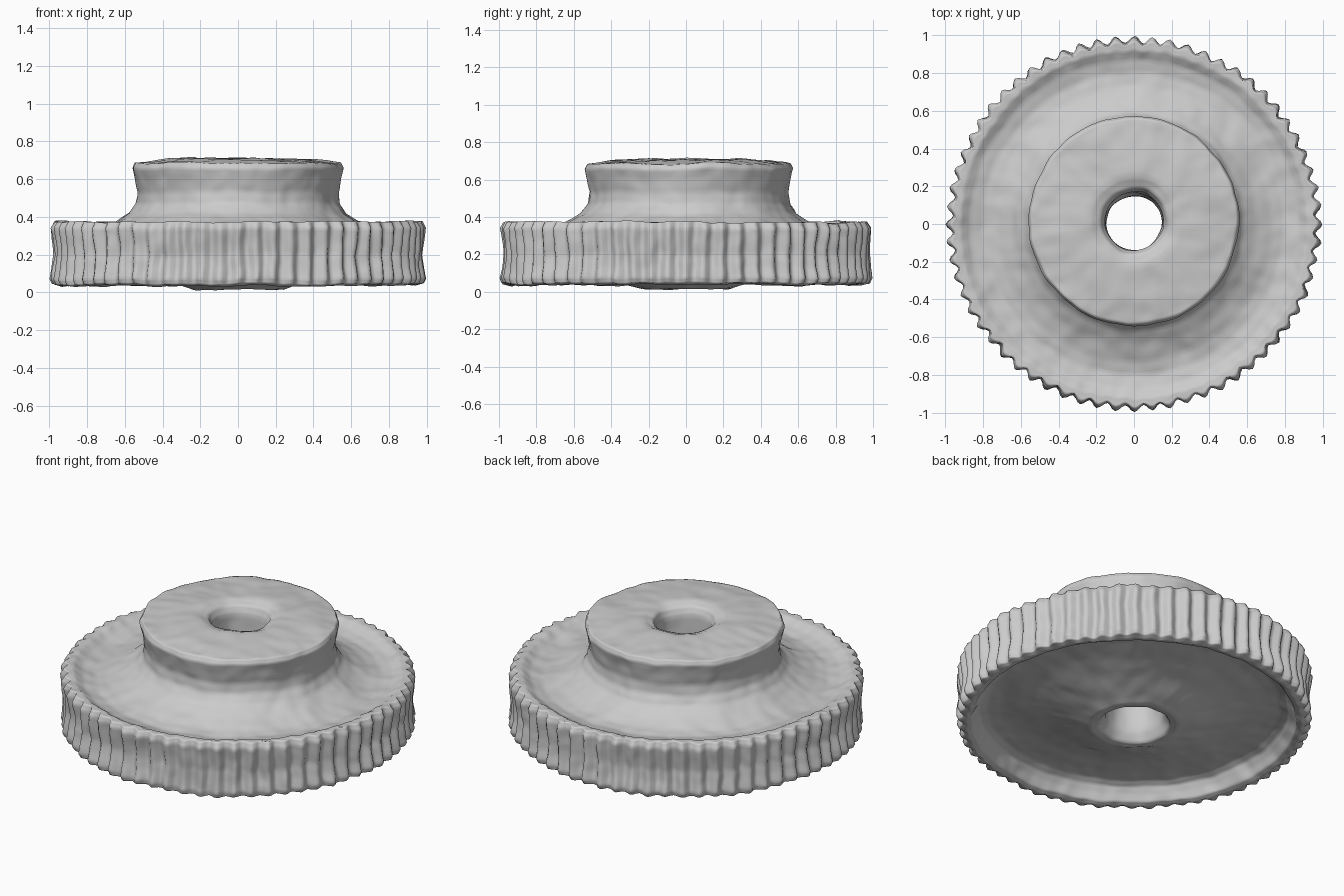
import bpy, math
from mathutils import Vector, noise

cube = bpy.data.objects.get("Cube")
if cube:
    bpy.data.objects.remove(cube)

TEETH = 64
STEPS = TEETH * 6

grey = bpy.data.materials.new("worn_grey")
grey.use_nodes = True
colour = (0.6, 0.6, 0.6, 1)
grey.diffuse_color = colour
grey.node_tree.nodes["Principled BSDF"].inputs["Base Color"].default_value = colour

# Closed cross-section: radius, height, tooth depth
profile = [
    # Bore
    (0.165, 0.08, 0), (0.15, 0.2, 0), (0.15, 0.36, 0), (0.15, 0.52, 0),
    (0.155, 0.65, 0), (0.175, 0.69, 0),
    # Hub top and waist
    (0.23, 0.71, 0), (0.38, 0.705, 0), (0.50, 0.69, 0), (0.545, 0.685, 0),
    (0.557, 0.66, 0), (0.542, 0.60, 0), (0.53, 0.53, 0), (0.54, 0.47, 0),
    # Fillet and dished web
    (0.575, 0.42, 0), (0.645, 0.375, 0), (0.73, 0.34, 0), (0.80, 0.328, 0),
    (0.87, 0.342, 0),
    # Toothed rim
    (0.92, 0.372, 0.2), (0.96, 0.374, 0.7), (0.976, 0.34, 1),
    (0.968, 0.27, 1), (0.96, 0.2, 1), (0.966, 0.13, 1), (0.976, 0.07, 1),
    (0.968, 0.045, 0.8), (0.935, 0.035, 0.2),
    # Recessed underside rising to a low boss
    (0.905, 0.045, 0), (0.885, 0.085, 0), (0.86, 0.12, 0), (0.82, 0.137, 0),
    (0.74, 0.138, 0), (0.60, 0.12, 0), (0.45, 0.085, 0), (0.32, 0.042, 0),
    (0.24, 0.015, 0), (0.20, 0.022, 0),
]


def refine(points):
    """Insert a midpoint on every segment of the closed section."""
    result = []
    for a, b in zip(points, points[1:] + points[:1]):
        result += [a, tuple((p + q) / 2 for p, q in zip(a, b))]
    return result


def surface_point(r, z, tooth, angle):
    """Spin a section point, add rounded teeth and uneven wear."""
    r += 0.018 * tooth * math.cos(TEETH * angle)
    p = Vector((r * math.cos(angle), r * math.sin(angle), z))
    bump = noise.noise_vector(p * 6) * 0.008 + noise.noise_vector(p * 13) * 0.005
    bump.z += noise.noise(p * 3) * 0.006
    # The raised hub sits slightly off centre
    if z > 0.35 and r < 0.7:
        p.y += 0.016 * min(1, (z - 0.35) / 0.1)
    return p + bump


section = refine(refine(profile))
n = len(section)
verts = [surface_point(*point, math.tau * i / STEPS)
         for i in range(STEPS) for point in section]
# Section runs clockwise, so faces are wound to point outward
faces = [(i * n + (j + 1) % n, (i + 1) % STEPS * n + (j + 1) % n,
          (i + 1) % STEPS * n + j, i * n + j)
         for i in range(STEPS) for j in range(n)]

mesh = bpy.data.meshes.new("gear_wheel")
mesh.from_pydata(verts, [], faces)
mesh.materials.append(grey)
gear = bpy.data.objects.new("gear_wheel", mesh)
bpy.context.collection.objects.link(gear)
mesh.update()
mesh.shade_smooth()
